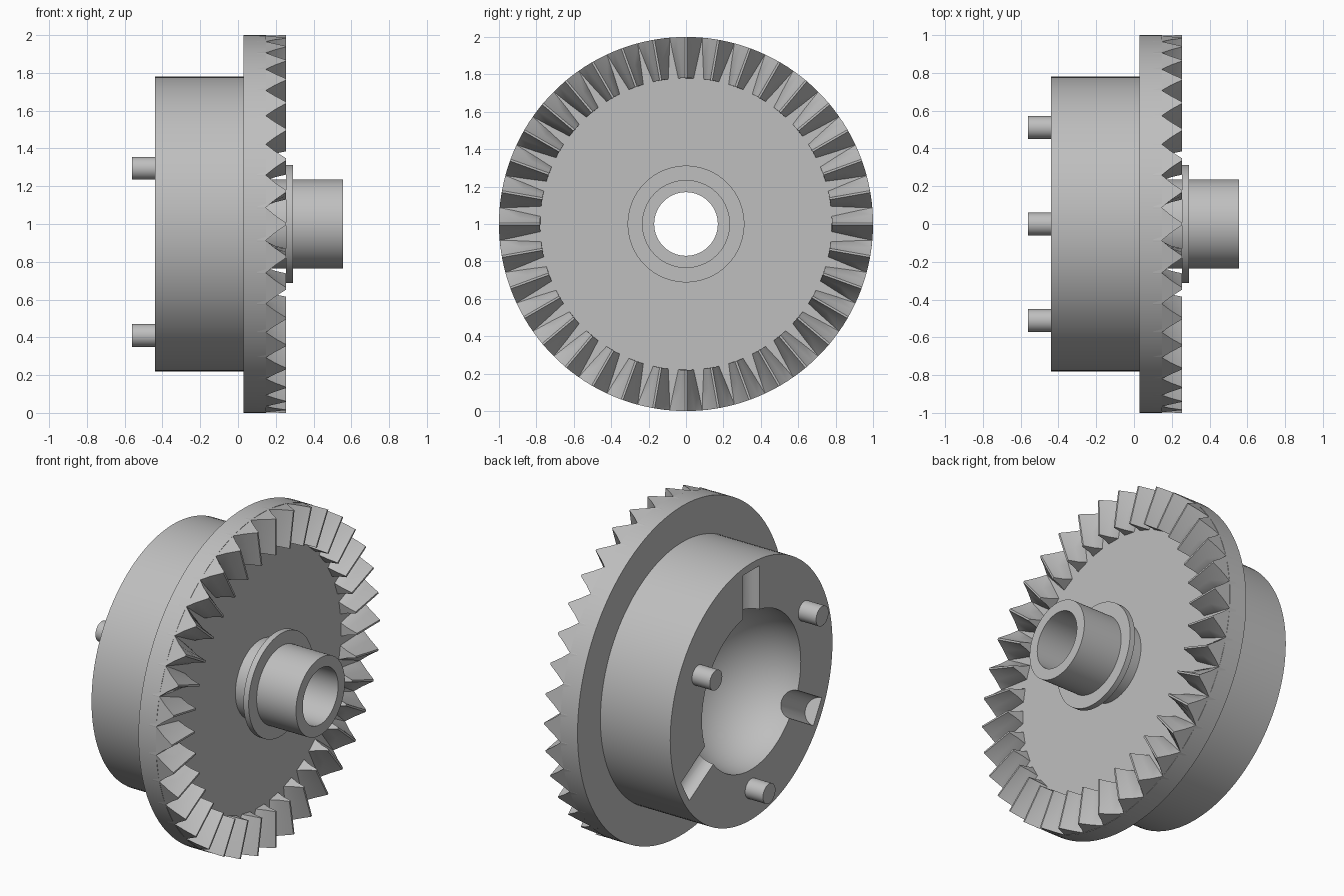
import bpy, bmesh, math
from mathutils import Matrix, Vector

cube = bpy.data.objects.get("Cube")
if cube:
    bpy.data.objects.remove(cube, do_unlink=True)

grey = bpy.data.materials.new("plain grey")
grey.use_nodes = True
colour = (0.52, 0.52, 0.52, 1)
grey.diffuse_color = colour
grey.node_tree.nodes["Principled BSDF"].inputs["Base Color"].default_value = colour

TEETH, SEGMENTS = 36, 108
FLOOR, CREST, BACK = 0.147, 0.255, -0.44


def polar(x, r, angle):
    """Point on the gear, whose axis runs along x at z = 1."""
    return Vector((x, r * math.cos(angle), 1 + r * math.sin(angle)))


def finish(name, bm, smooth=True):
    bmesh.ops.recalc_face_normals(bm, faces=bm.faces)
    mesh = bpy.data.meshes.new(name)
    bm.to_mesh(mesh)
    bm.free()
    ob = bpy.data.objects.new(name, mesh)
    bpy.context.collection.objects.link(ob)
    mesh.materials.append(grey)
    if smooth:
        smooth_shade(ob)
    return ob


def select(ob):
    bpy.ops.object.select_all(action="DESELECT")
    ob.select_set(True)
    bpy.context.view_layer.objects.active = ob


def smooth_shade(ob):
    select(ob)
    bpy.ops.object.shade_smooth_by_angle(angle=math.radians(30))


def rod(name, start, end, radius, smooth=True):
    bm = bmesh.new()
    axis = end - start
    place = Matrix.Translation((start + end) / 2) @ axis.to_track_quat("Z", "Y").to_matrix().to_4x4()
    bmesh.ops.create_cone(bm, cap_ends=True, segments=32, radius1=radius,
                          radius2=radius, depth=axis.length, matrix=place)
    return finish(name, bm, smooth)


# Turned body: shaft tube, collar, toothed disc, drum and hollow bowl
profile = [(0.555, 0.17), (0.555, 0.235), (0.29, 0.235), (0.29, 0.312),
           (CREST, 0.312), (CREST, 0.235), (FLOOR, 0.235), (FLOOR, 1),
           (0.03, 1), (0.03, 0.78), (BACK, 0.78)]
bowl_radius, bowl_depth, steps = 0.475, 0.43, 14
last = math.acos(0.17 / bowl_radius)
for i in range(steps + 1):
    t = last * i / steps
    profile.append((BACK + bowl_depth * math.sin(t), bowl_radius * math.cos(t)))

bm = bmesh.new()
rings = [[bm.verts.new(polar(x, r, math.tau * i / SEGMENTS)) for x, r in profile]
         for i in range(SEGMENTS)]
for i, ring in enumerate(rings):
    following = rings[(i + 1) % SEGMENTS]
    for j in range(len(profile)):
        k = (j + 1) % len(profile)
        bm.faces.new((ring[j], ring[k], following[k], following[j]))
body = finish("gear_body", bm, smooth=False)

# Three round-bottomed radial grooves in the back rim
for angle in (90, 210, 330):
    a = math.radians(angle)
    cutter = rod("groove_cutter", polar(BACK, 0.3, a), polar(BACK, 0.735, a), 0.08, False)
    cutter.hide_render = True
    mod = body.modifiers.new("groove", "BOOLEAN")
    mod.operation = "DIFFERENCE"
    mod.solver = "EXACT"
    mod.object = cutter
    select(body)
    bpy.ops.object.modifier_apply(modifier=mod.name)
    bpy.data.objects.remove(cutter, do_unlink=True)
smooth_shade(body)

# Crown teeth, wide at the rim and narrowing inward
half_pitch = math.pi / TEETH
heights = (0.1, FLOOR, 0.195, CREST)
sections = [(1.0, (1, 1, 0.54, 0.06)), (0.89, (0.84, 0.84, 0.4, 0.07)),
            (0.78, (0.6, 0.6, 0.3, 0.08))]
bm = bmesh.new()
for n in range(TEETH):
    middle = 2 * half_pitch * n
    loops = []
    for r, widths in sections:
        right = [(x, -w) for x, w in zip(heights, widths)]
        left = [(x, -w) for x, w in reversed(right)]
        loops.append([bm.verts.new(polar(x, r, middle + w * half_pitch))
                      for x, w in right + left])
    for a, b in zip(loops, loops[1:]):
        for j in range(len(a)):
            k = (j + 1) % len(a)
            bm.faces.new((a[j], a[k], b[k], b[j]))
    bm.faces.new(loops[0])
    bm.faces.new(loops[-1])
finish("crown_teeth", bm)

# Three drive pins on the back rim
for n, angle in enumerate((30, 150, 270), 1):
    a = math.radians(angle)
    rod(f"drive_pin_{n}", polar(BACK + 0.05, 0.59, a), polar(-0.56, 0.59, a), 0.06)
